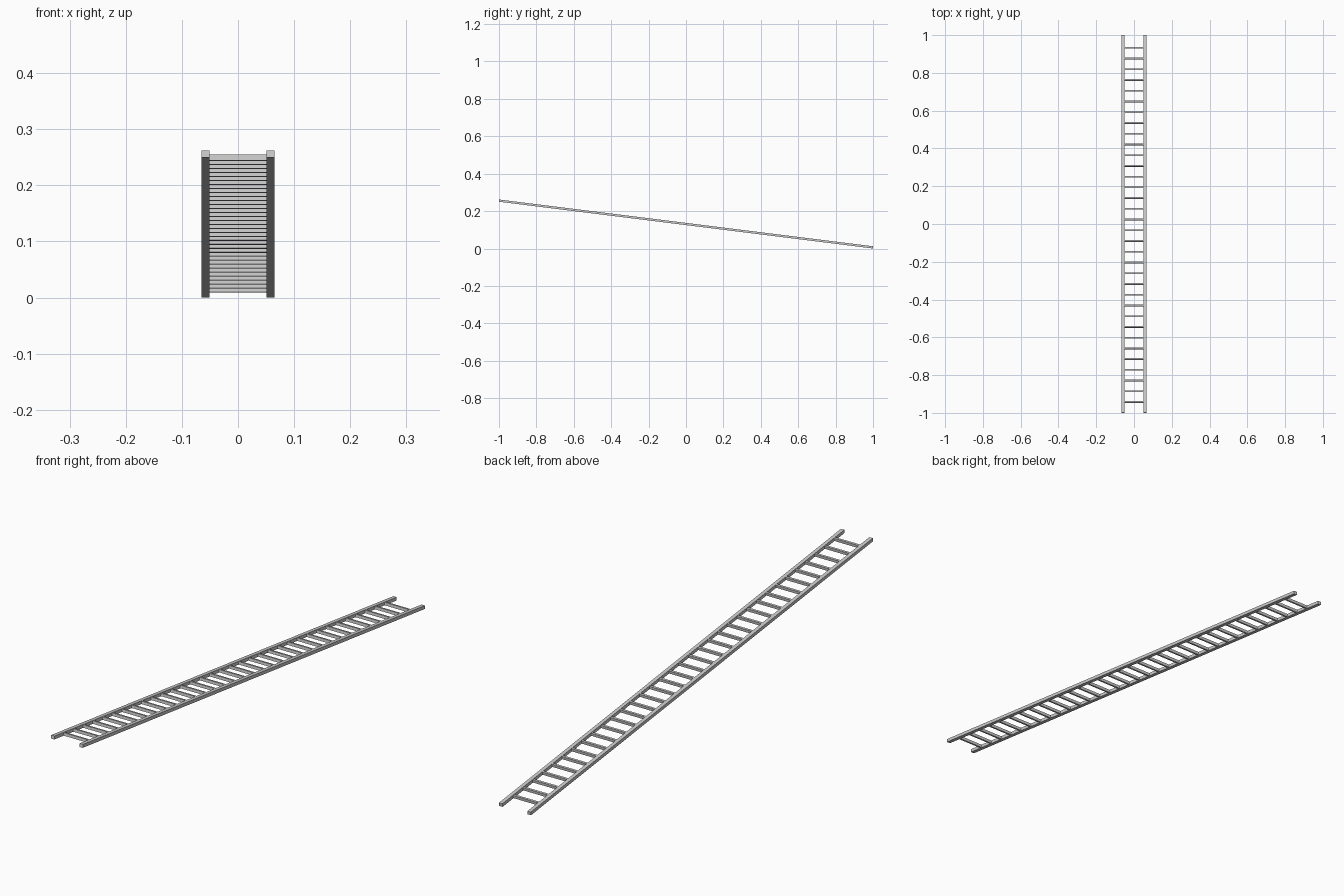
import bpy
from math import atan2, cos, sin
from mathutils import Matrix

if "Cube" in bpy.data.objects:
    bpy.data.objects.remove(bpy.data.objects["Cube"])

TILT = -atan2(0.25, 2.0)      # ladder slopes down towards +y
LENGTH, DEPTH = 2.014, 0.0122
RAIL_W, RAIL_X = 0.014, 0.058
RUNGS, FIRST, LAST = 34, -0.950, 0.940
frame = Matrix.Translation((0, 0, 0.131)) @ Matrix.Rotation(TILT, 4, 'X')


def box(name, pos, size):
    """Box placed in the tilted ladder frame."""
    bpy.ops.mesh.primitive_cube_add(size=1)
    ob = bpy.context.object
    ob.name = name
    ob.data.transform(Matrix.Diagonal((*size, 1)))
    ob.matrix_world = frame @ Matrix.Translation(pos)
    return ob


# side rails
for side, x in (("left", -RAIL_X), ("right", RAIL_X)):
    box(side + "_rail", (x, 0, 0), (RAIL_W, LENGTH, DEPTH))

# evenly spaced flat rungs between the rails
for i in range(RUNGS):
    y = FIRST + (LAST - FIRST) * i / (RUNGS - 1)
    box(f"rung_{i + 1:02d}", (0, y, 0),
        (2 * RAIL_X - RAIL_W + 0.002, 0.008, 0.0105))
